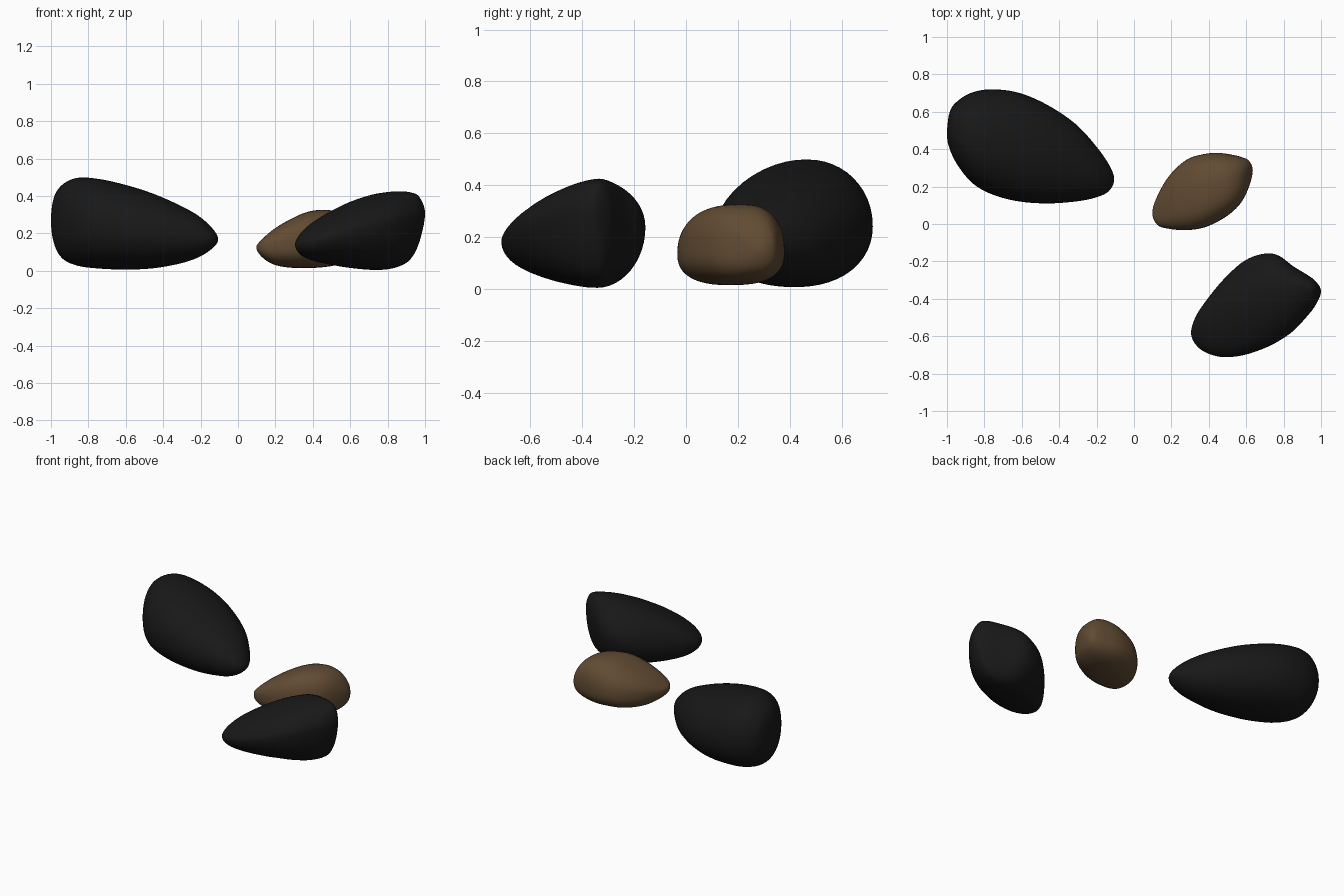
import bpy, bmesh, math

SEG, SUB = 48, 5


def material(name, rgb):
    m = bpy.data.materials.new(name)
    m.diffuse_color = (*rgb, 1)
    return m


def spline(p0, p1, p2, p3, t):
    return [0.5 * (2 * b + (c - a) * t + (2 * a - 5 * b + 4 * c - d) * t * t
                   + (3 * b - a - 3 * c + d) * t ** 3)
            for a, b, c, d in zip(p0, p1, p2, p3)]


def mirrored(r):
    # row continued past the tip, so the end closes round
    return (r[0], r[2], r[1], r[4], r[3], r[5])


def section(row, zm, e, e_front):
    # closed outline from four quarter superellipses
    x, y0, y1, z0, z1, yt = row
    out = []
    for i in range(SEG):
        a = 2 * math.pi * i / SEG
        c, s = math.cos(a), math.sin(a)
        n = e_front if (c < 0 and s > 0) else e
        u, v = abs(c) ** (2 / n), abs(s) ** (2 / n)
        out.append((x, yt + u * ((y1 - yt) if c > 0 else (y0 - yt)),
                    zm + v * ((z1 - zm) if s > 0 else (z0 - zm))))
    return out


def stone(name, rows, mat, e=2.1, e_front=2.1):
    # rows: x, y min, y max, z min, z max, y of the crest; first and last are tips
    ext = [mirrored(rows[1])] + rows + [mirrored(rows[-2])]
    first, last = rows[0], rows[-1]
    bm = bmesh.new()
    rings = []
    for k in range(len(rows) - 1):
        for j in range(SUB):
            if k == 0 and j == 0:
                continue
            r = spline(*ext[k:k + 4], j / SUB)
            f = (r[0] - first[0]) / (last[0] - first[0])
            zm = first[3] + f * (last[3] - first[3])
            zm = min(max(zm, r[3] + 0.002), r[4] - 0.002)
            r[5] = min(max(r[5], r[1] + 0.002), r[2] - 0.002)
            rings.append([bm.verts.new(p) for p in section(r, zm, e, e_front)])
    for a, b in zip(rings, rings[1:]):
        for i in range(SEG):
            j = (i + 1) % SEG
            bm.faces.new((a[i], a[j], b[j], b[i]))
    for tip, ring in ((first, rings[0]), (last, rings[-1])):
        v = bm.verts.new((tip[0], tip[1], tip[3]))
        for i in range(SEG):
            bm.faces.new((v, ring[i], ring[(i + 1) % SEG]))
    bmesh.ops.recalc_face_normals(bm, faces=bm.faces)
    for f in bm.faces:
        f.smooth = True
    me = bpy.data.meshes.new(name)
    bm.to_mesh(me)
    bm.free()
    me.materials.append(mat)
    ob = bpy.data.objects.new(name, me)
    bpy.context.collection.objects.link(ob)
    return ob


black = material("black_stone", (0.009, 0.009, 0.009))
brown = material("brown_stone", (0.12, 0.07, 0.033))

# large stone at the back left
stone("large_stone", [
    (-1.00, .48, .48, .27, .27, .48),
    (-.985, .40, .60, .15, .39, .49),
    (-.94, .31, .66, .067, .46, .48),
    (-.86, .215, .705, .028, .497, .47),
    (-.75, .155, .72, .013, .492, .45),
    (-.61, .12, .70, .007, .462, .42),
    (-.46, .11, .635, .013, .415, .38),
    (-.315, .12, .537, .038, .352, .33),
    (-.21, .14, .425, .073, .293, .28),
    (-.135, .175, .32, .122, .225, .25),
    (-.106, .24, .24, .168, .168, .24)], black)

# small brown stone in the middle
stone("small_stone", [
    (.098, .06, .06, .125, .125, .06),
    (.125, -.005, .15, .077, .165, .07),
    (.19, -.026, .26, .034, .222, .11),
    (.28, -.033, .343, .017, .276, .15),
    (.37, -.020, .373, .015, .315, .18),
    (.45, .014, .38, .019, .326, .21),
    (.52, .06, .371, .03, .318, .23),
    (.575, .118, .358, .05, .285, .25),
    (.615, .20, .338, .085, .225, .27),
    (.635, .285, .285, .15, .15, .285)], brown, 2.4, 2.7)

# medium stone at the front right
stone("medium_stone", [
    (.305, -.58, -.58, .14, .14, -.58),
    (.33, -.645, -.495, .09, .195, -.55),
    (.39, -.69, -.404, .058, .253, -.50),
    (.48, -.712, -.295, .036, .31, -.44),
    (.59, -.70, -.197, .017, .365, -.39),
    (.70, -.663, -.158, .006, .403, -.35),
    (.775, -.625, -.17, .006, .418, -.34),
    (.85, -.573, -.225, .02, .425, -.335),
    (.92, -.50, -.268, .06, .42, -.335),
    (.97, -.435, -.305, .155, .395, -.345),
    (1.00, -.36, -.36, .305, .305, -.36)], black, 2.0, 1.65)
